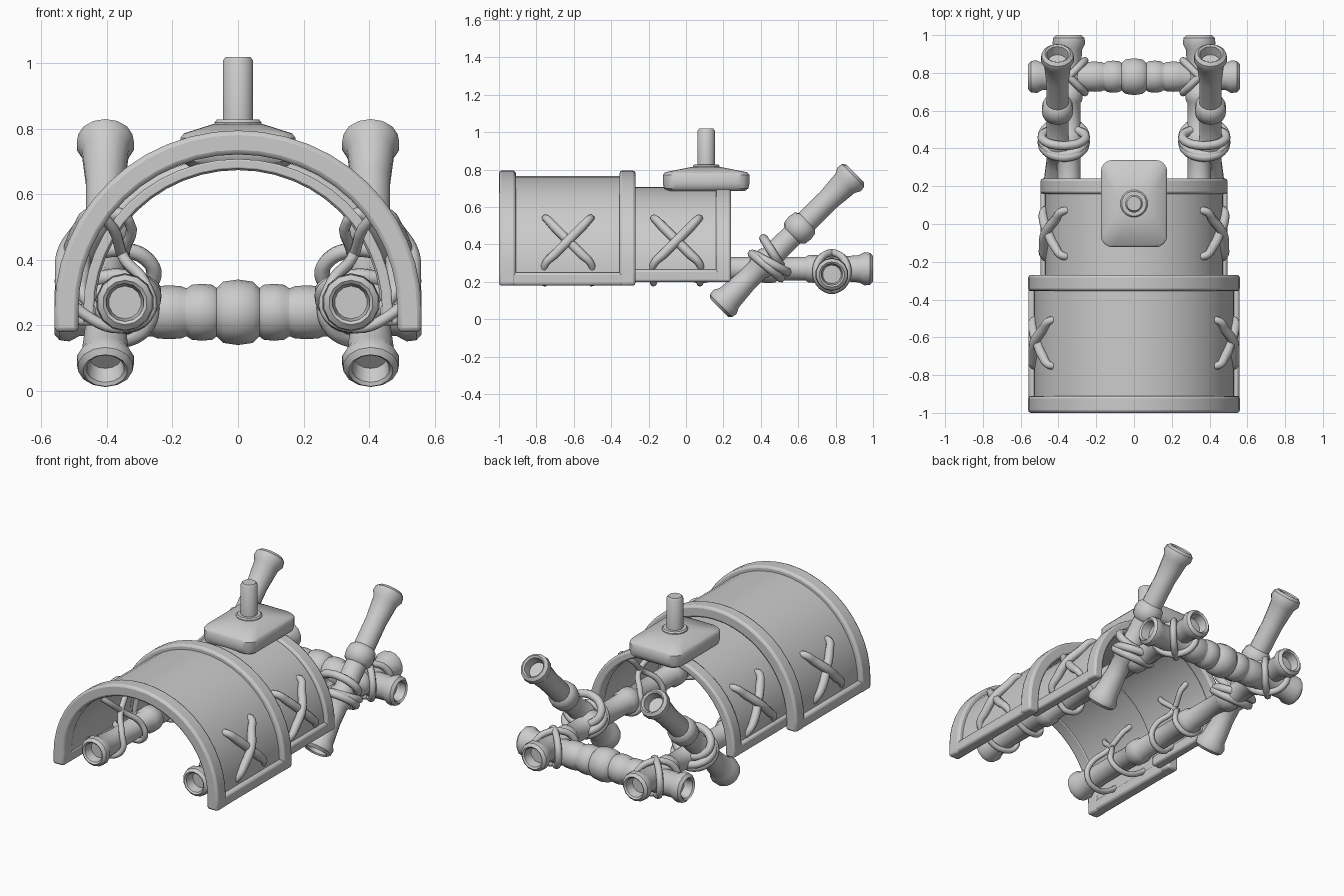
import bpy, bmesh
from math import sin, cos, pi, sqrt, radians
from mathutils import Vector

if "Cube" in bpy.data.objects:
    bpy.data.objects.remove(bpy.data.objects["Cube"])

ZC = 0.25  # height where the arches spring


def finish(ob, bevel=0, mirror=False, angle=40):
    bpy.ops.object.select_all(action='DESELECT')
    ob.select_set(True)
    bpy.context.view_layer.objects.active = ob
    if ob.type == 'CURVE':
        bpy.ops.object.convert(target='MESH')
        ob = bpy.context.object
    bpy.ops.object.shade_smooth_by_angle(angle=radians(angle))
    if bevel:
        m = ob.modifiers.new("bevel", 'BEVEL')
        m.width, m.segments, m.limit_method = bevel, 2, 'ANGLE'
        m.angle_limit = radians(40)
    if mirror:
        ob.modifiers.new("mirror", 'MIRROR')
    return ob


def from_bm(name, bm, **kw):
    bmesh.ops.recalc_face_normals(bm, faces=bm.faces)
    me = bpy.data.meshes.new(name)
    bm.to_mesh(me)
    bm.free()
    ob = bpy.data.objects.new(name, me)
    bpy.context.collection.objects.link(ob)
    return finish(ob, **kw)


def arch(name, outer, inner, zb, y0, y1, bevel, n=24):
    """Half-ellipse band with straight feet; outer/inner = (half width, apex z)."""
    def line(rx, top):
        pts = [(rx, zb)] + [(rx * cos(pi * i / n), ZC + (top - ZC) * sin(pi * i / n)) for i in range(n + 1)]
        return pts + [(-rx, zb)]
    bm = bmesh.new()
    rows = [[bm.verts.new((x, y, z)) for x, z in line(*s)]
            for s, y in ((outer, y0), (outer, y1), (inner, y1), (inner, y0))]
    for k in range(4):
        a, b = rows[k], rows[(k + 1) % 4]
        for i in range(len(a) - 1):
            bm.faces.new((a[i], a[i + 1], b[i + 1], b[i]))
    for e in (0, -1):
        bm.faces.new([r[e] for r in rows])
    return from_bm(name, bm, bevel=bevel)


def box(name, lo, hi, bevel, mirror):
    bm = bmesh.new()
    bmesh.ops.create_cube(bm, size=1)
    for v in bm.verts:
        v.co = [(l + h) / 2 + c * (h - l) for l, h, c in zip(lo, hi, v.co)]
    return from_bm(name, bm, bevel=bevel, mirror=mirror)


def lathe(name, p0, p1, profile, n=14, **kw):
    """Spin (distance, radius) pairs around the axis p0 -> p1."""
    p0, p1 = Vector(p0), Vector(p1)
    d = (p1 - p0).normalized()
    q = d.to_track_quat('Z', 'Y')
    bm = bmesh.new()
    rings = [[bm.verts.new(p0 + q @ Vector((r * cos(2 * pi * (i + .5) / n), r * sin(2 * pi * (i + .5) / n), t)))
              for i in range(n)] for t, r in profile]
    for a, b in zip(rings, rings[1:]):
        for i in range(n):
            j = (i + 1) % n
            bm.faces.new((a[i], a[j], b[j], b[i]))
    bm.faces.new(rings[0])
    bm.faces.new(rings[-1])
    return from_bm(name, bm, **kw)


def bamboo(name, p0, p1, r, nodes, mirror=True):
    """Pole with hollow flared ends and bulging joints (distance, half length, height)."""
    length = (Vector(p1) - Vector(p0)).length
    end = [(.06, .05), (.008, .058), (0, .068), (.015, .085), (.045, .089), (.075, .073), (.2, r)]
    mid = []
    for t, w, h in nodes:
        mid += [(t - w, r), (t - w * .7, r + h * .75), (t, r + h), (t + w * .7, r + h * .75), (t + w, r)]
    prof = end + mid + [(length - t, rr) for t, rr in reversed(end)]
    return lathe(name, p0, p1, prof, mirror=mirror)


def rope(name, pts, radius, widths=None, mirror=True):
    """Closed smooth rope through the points."""
    cu = bpy.data.curves.new(name, 'CURVE')
    cu.dimensions = '3D'
    cu.bevel_depth, cu.bevel_resolution, cu.resolution_u = radius, 2, 5
    s = cu.splines.new('BEZIER')
    s.bezier_points.add(len(pts) - 1)
    for i, (b, p) in enumerate(zip(s.bezier_points, pts)):
        b.co = p
        b.handle_left_type = b.handle_right_type = 'AUTO'
        b.radius = widths[i] if widths else 1
    s.use_cyclic_u = True
    ob = bpy.data.objects.new(name, cu)
    bpy.context.collection.objects.link(ob)
    return finish(ob, mirror=mirror, angle=60)


def ring(name, c, u, v, radius=.022, n=10):
    c, u, v = Vector(c), Vector(u), Vector(v)
    return rope(name, [c + u * cos(2 * pi * i / n) + v * sin(2 * pi * i / n) for i in range(n)], radius)


# Front (large) armour shell with its raised frame
arch("front_shell", (.53, .765), (.49, .725), .19, -.98, -.29, .005)
arch("front_shell_front_rim", (.56, .795), (.487, .722), .18, -1.0, -.91, .014)
arch("front_shell_back_rim", (.56, .795), (.487, .722), .18, -.355, -.27, .014)
box("front_shell_side_rim", (.487, -.99, .18), (.558, -.28, .25), .014, True)

# Rear (small) armour shell tucked under the first
arch("rear_shell", (.472, .708), (.44, .678), .21, -.36, .22, .005)
arch("rear_shell_back_rim", (.495, .72), (.435, .674), .2, .16, .24, .012)
box("rear_shell_side_rim", (.435, -.355, .2), (.494, .23, .265), .012, True)

# Long side poles, cross bar and slanted handles
bamboo("side_pole", (.345, -.92, .27), (.345, 1.0, .27), .063,
       [(.55, .05, .014), (1.0, .05, .014), (1.36, .05, .014), (1.6, .04, .012)])
bamboo("cross_bar", (-.56, .78, .24), (.56, .78, .24), .074,
       [(.35, .05, .008), (.45, .045, .013), (.56, .065, .026), (.67, .045, .013), (.77, .05, .008)], mirror=False)
bamboo("slanted_handle", (.405, .177, .062), (.405, .904, .78), .061, [(.34, .05, .014), (.605, .055, .024)])

# Crossed straps stitched through each shell and round the pole
for part, yc, rx, top in (("front", -.63, .53, .765), ("rear", -.05, .475, .71)):
    def skin(z, off):
        return rx * sqrt(max(0, 1 - (max(0, z - ZC) / (top - ZC)) ** 2)) + off
    for k, s in enumerate((1, -1)):
        lift = .012 + .016 * k
        pts = [(skin(.54, .004), yc - s * .12, .54), (skin(.49, .014), yc - s * .07, .49),
               (skin(.42, lift), yc, .42), (skin(.35, .014), yc + s * .07, .35),
               (skin(.30, .004), yc + s * .12, .30), (rx - .06, yc + s * .13, .235),
               (.355, yc + s * .125, .192), (.268, yc + s * .11, .24), (.285, yc + s * .09, .33),
               (.345, yc + s * .02, .40), (skin(.52, -.05), yc - s * .11, .52)]
        rope(f"{part}_strap_{k + 1}", pts, .026, [.8, 1, 1, 1, .8, .65, .65, .65, .65, .65, .65])

# Lashings where the poles cross
for k, (a, cy, cz, w) in enumerate(((-28, .455, .30, .1), (-58, .46, .36, .085), (-40, .43, .285, .1))):
    a = radians(a)
    ring(f"handle_lashing_{k + 1}", (.372, cy, cz), (.115, 0, 0), (0, w * cos(a), w * sin(a)), .024)
for k, s in enumerate((1, -1)):
    ring(f"cross_bar_lashing_{k + 1}", (.345, .78, .255), (.085, .085 * s, 0), (0, 0, .1), .02)

# Saddle plate: rounded rectangle rings, rising to a shallow pyramid lid
bm = bmesh.new()
PY, NC = .108, 4
rings = []
for hx, hy, rad, z in ((.15, .205, .05, .685), (.17, .225, .06, .70), (.176, .231, .062, .725),
                       (.176, .231, .062, .772), (.165, .22, .06, .786), (.075, .075, .055, .815)):
    row = []
    for q, (sx, sy) in enumerate(((1, 1), (-1, 1), (-1, -1), (1, -1))):
        for i in range(NC + 1):
            t = pi / 2 * (q + i / NC)
            row.append(bm.verts.new((sx * (hx - rad) + rad * cos(t), PY + sy * (hy - rad) + rad * sin(t), z)))
    rings.append(row)
for a, b in zip(rings, rings[1:]):
    for i in range(len(a)):
        j = (i + 1) % len(a)
        bm.faces.new((a[i], a[j], b[j], b[i]))
bm.faces.new(rings[0])
bm.faces.new(rings[-1])
from_bm("saddle_plate", bm)

# Post and collar on the plate
lathe("post_collar", (0, PY, .79), (0, PY, 1), [(0, .073), (.03, .073), (.038, .066)], n=16)
lathe("post", (0, PY, .79), (0, PY, 1.02), [(0, .047), (.218, .047), (.23, .038)], n=16)
